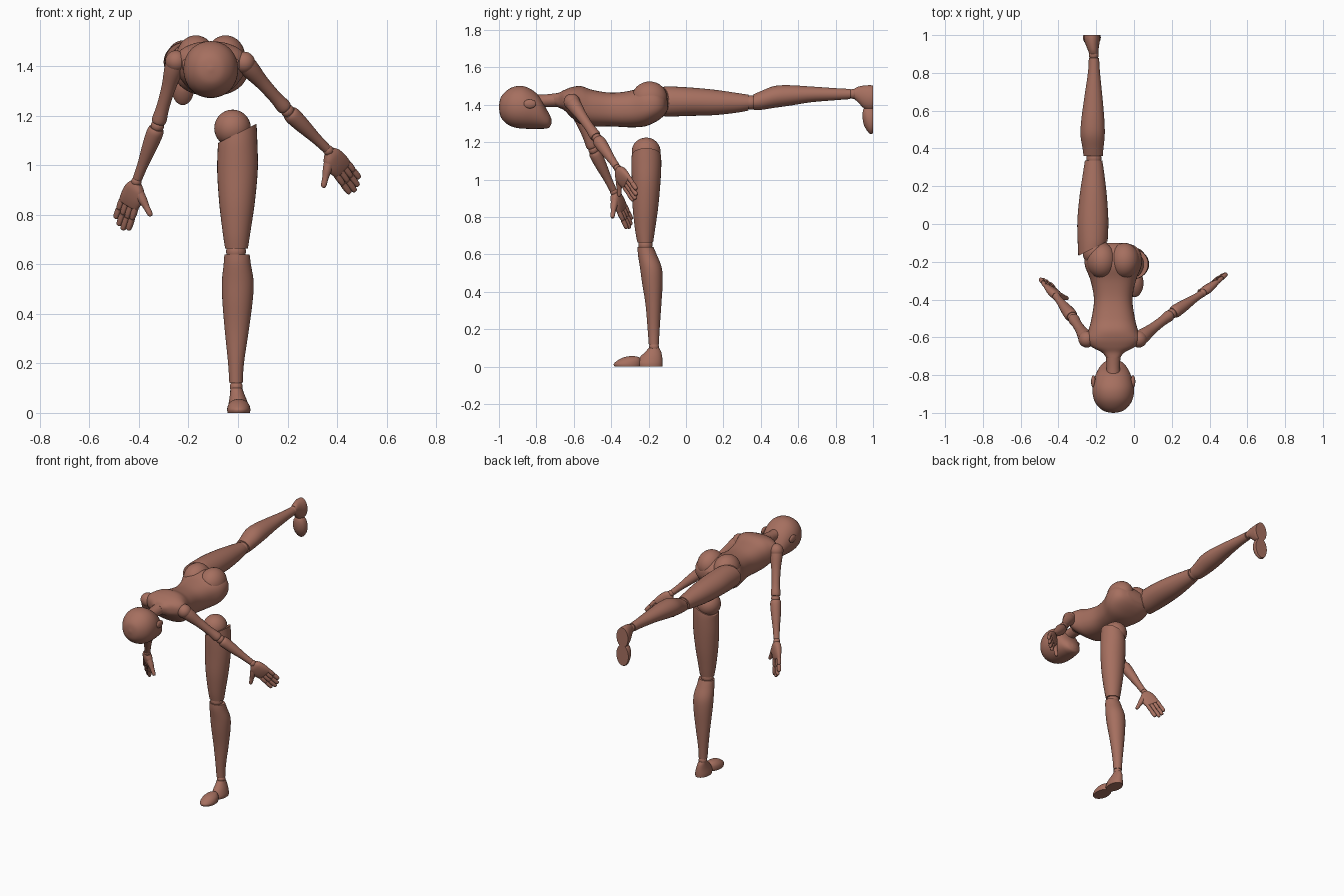
import bpy, bmesh, math
from mathutils import Matrix, Vector

cube = bpy.data.objects.get("Cube")
if cube:
    bpy.data.objects.remove(cube, do_unlink=True)

wood = bpy.data.materials.new("reddish_brown_wood")
wood.use_nodes = True
wood.diffuse_color = (0.38, 0.16, 0.115, 1)
wood.node_tree.nodes["Principled BSDF"].inputs["Base Color"].default_value = wood.diffuse_color


def finish(name, bm, matrix):
    """Place the mesh, give it the wood material and smooth shading."""
    bmesh.ops.transform(bm, matrix=matrix, verts=bm.verts)
    bmesh.ops.recalc_face_normals(bm, faces=bm.faces)
    mesh = bpy.data.meshes.new(name)
    bm.to_mesh(mesh)
    bm.free()
    mesh.materials.append(wood)
    obj = bpy.data.objects.new(name, mesh)
    bpy.context.collection.objects.link(obj)
    bpy.ops.object.select_all(action='DESELECT')
    obj.select_set(True)
    bpy.context.view_layer.objects.active = obj
    bpy.ops.object.shade_smooth_by_angle(angle=math.radians(40))
    return obj


def smooth_rows(rows, steps):
    """Interpolate section rows with a smooth spline."""
    out = []
    for i in range(len(rows) - 1):
        p0, p1, p2, p3 = (rows[max(0, min(len(rows) - 1, i + k))] for k in (-1, 0, 1, 2))
        for s in range(steps):
            t = s / steps
            out.append([b + t / 2 * (c - a + t * (2*a - 5*b + 4*c - d + t * (3*(b - c) + d - a)))
                        for a, b, c, d in zip(p0, p1, p2, p3)])
    return out + [rows[-1]]


def loft(name, rows, matrix=Matrix(), sides=32, steps=5, power=2.0, tilt=0):
    """Skin oval sections given as (height, centre u, centre v, radius u, radius v)."""
    bm = bmesh.new()
    rings = []
    sections = smooth_rows(rows, steps)
    for k, (w, cu, cv, ru, rv) in enumerate(sections):
        ring = []
        lean = tilt * (k / (len(sections) - 1)) ** 4
        for j in range(sides):
            a = math.tau * j / sides
            c, s = math.cos(a), math.sin(a)
            u = max(ru, .001) * math.copysign(abs(c) ** (2 / power), c)
            v = max(rv, .001) * math.copysign(abs(s) ** (2 / power), s)
            ring.append(bm.verts.new((cu + u, cv + v, w + lean * u)))
        rings.append(ring)
    for low, high in zip(rings, rings[1:]):
        for j in range(sides):
            n = (j + 1) % sides
            bm.faces.new((low[j], low[n], high[n], high[j]))
    bm.faces.new(rings[0])
    bm.faces.new(rings[-1])
    return finish(name, bm, matrix)


def ball(name, centre, radii, matrix=Matrix()):
    bm = bmesh.new()
    bmesh.ops.create_uvsphere(bm, u_segments=32, v_segments=16, radius=1)
    place = Matrix.Translation(centre) @ Matrix.Diagonal((*radii, 1))
    return finish(name, bm, matrix @ place)


def frame(start, end, side):
    """Matrix whose z runs from start to end and whose x leans to side."""
    z = (end - start).normalized()
    x = (side - z * side.dot(z)).normalized()
    m = Matrix((x, z.cross(x), z)).transposed().to_4x4()
    m.translation = start
    return m


MIDDLE = -.11
ALONG_Y = Matrix(((1, 0, 0, 0), (0, 0, 1, 0), (0, 1, 0, 0), (0, 0, 0, 1)))


def body_loft(name, rows, power=2.0):
    """Loft along y from (y, half width, top, bottom) rows."""
    loft(name, [(y, MIDDLE, (t + b) / 2, hw, (t - b) / 2) for y, hw, t, b in rows],
         ALONG_Y, sides=48, power=power)


# Torso, buttocks, neck and head
body_loft("torso", [
    (-.71, .035, 1.46, 1.40), (-.68, .06, 1.465, 1.385), (-.65, .115, 1.48, 1.37),
    (-.61, .145, 1.495, 1.33), (-.56, .13, 1.5, 1.295), (-.5, .115, 1.48, 1.285),
    (-.4, .102, 1.465, 1.285), (-.3, .12, 1.475, 1.28), (-.22, .15, 1.5, 1.285),
    (-.16, .148, 1.49, 1.31), (-.12, .12, 1.46, 1.34), (-.1, .07, 1.43, 1.37)], 2.4)
for side, s in (("left", 1), ("right", -1)):
    ball(side + "_buttock", (MIDDLE + s * .06, -.195, 1.435), (.08, .095, .09))
    ball(side + "_ear", (MIDDLE + s * .105, -.835, 1.405), (.012, .034, .024))
body_loft("neck", [(-.83, .04, 1.455, 1.38), (-.76, .035, 1.455, 1.388), (-.67, .042, 1.465, 1.39)])
body_loft("head", [
    (-1, .006, 1.395, 1.383), (-.99, .05, 1.44, 1.335), (-.96, .085, 1.475, 1.3),
    (-.92, .105, 1.497, 1.28), (-.87, .11, 1.5, 1.273), (-.82, .1, 1.478, 1.272),
    (-.78, .085, 1.44, 1.272), (-.75, .066, 1.385, 1.273), (-.73, .045, 1.35, 1.28),
    (-.72, .015, 1.325, 1.3)], 2.1)


# Legs: one shape, standing upright or mirrored and raised to the back
def leg(side, m):
    ball(side + "_hip_ball", (-.022, -.213, 1.15), (.074, .077, .075), m)
    loft(side + "_thigh", [
        (.665, -.006, -.218, .046, .042), (.73, -.006, -.219, .056, .053),
        (.85, -.004, -.217, .072, .068), (.98, -.002, -.213, .082, .076),
        (1.08, -.002, -.212, .08, .08), (1.13, -.002, -.212, .077, .078)], m, tilt=.5)
    ball(side + "_knee_ball", (-.008, -.217, .652), (.04, .038, .04), m)
    loft(side + "_shin", [
        (.12, -.008, -.172, .027, .027), (.2, -.008, -.173, .032, .032),
        (.33, -.005, -.174, .048, .042), (.45, -.002, -.18, .061, .055),
        (.53, -.001, -.188, .064, .058), (.6, -.003, -.207, .055, .05),
        (.64, -.004, -.216, .051, .042)], m)
    ball(side + "_ankle_ball", (-.007, -.171, .105), (.026, .027, .026), m)
    loft(side + "_heel", [
        (0, .002, -.192, .043, .066), (.02, .002, -.193, .043, .068),
        (.05, 0, -.187, .036, .06), (.08, -.004, -.175, .028, .042),
        (.1, -.007, -.171, .024, .028)], m)
    loft(side + "_toes", [
        (0, .003, -.312, .045, .07), (.015, .003, -.312, .047, .074),
        (.035, .003, -.302, .041, .062), (.05, .003, -.292, .026, .042),
        (.056, .003, -.288, .008, .015)], m)


leg("left", Matrix())
leg("right", Matrix(((-1, 0, 0, -.22), (0, 0, -1, 1), (0, 1, 0, 1.63), (0, 0, 0, 1))))


# Arms: ball shoulder, tapered limbs, flat hand with jointed fingers
def arm(side, shoulder, elbow, wrist, tip, thumb):
    s, e, w, t, thumb = map(Vector, (shoulder, elbow, wrist, tip, thumb))

    def limb(part, a, b, profile):
        length = (b - a).length
        loft(side + part, [(h * length, 0, 0, r, r) for h, r in profile], frame(a, b, thumb), 24)

    ball(side + "_shoulder_ball", s, (.044,) * 3)
    limb("_upper_arm", s, e, ((0, .04), (.15, .038), (.4, .029), (.7, .026), (.9, .03), (.95, .026)))
    ball(side + "_elbow_ball", e, (.027,) * 3)
    limb("_forearm", e, w, ((.04, .028), (.12, .034), (.35, .031), (.7, .022), (.95, .019)))
    ball(side + "_wrist_ball", w, (.021,) * 3)
    hand = frame(w, t, thumb)
    loft(side + "_palm", [
        (.005, 0, 0, .022, .018), (.03, .004, 0, .042, .024), (.07, .004, 0, .05, .022),
        (.105, 0, 0, .047, .015), (.112, 0, 0, .043, .01)], hand, 24, power=2.5)
    for i, reach in enumerate((.085, .105, .112, .1)):
        u = -.036 + .024 * i
        for joint in range(2):
            low = .105 + joint * reach / 2
            loft(f"{side}_finger_{i + 1}_{joint + 1}", [
                (low, u, 0, .011, .012), (low + reach / 4, u, 0, .0122, .012),
                (low + reach / 2 - .003, u, 0, .0105, .01),
                (low + reach / 2 + .002, u, 0, .006, .006)], hand, 12, 3, 2.6)
    root, end = hand @ Vector((.03, 0, .04)), hand @ Vector((.115, 0, .1))
    limb("_thumb", root, end, ((0, .02), (.3, .018), (.6, .013), (.9, .011), (1, .005)))


arm("left", (.025, -.61, 1.415), (.2, -.475, 1.22), (.365, -.365, 1.06),
    (.48, -.265, .905), (-.09, -.046, -.1))
arm("right", (-.25, -.61, 1.42), (-.325, -.495, 1.16), (-.41, -.385, .935),
    (-.475, -.295, .745), (.094, -.053, -.056))
